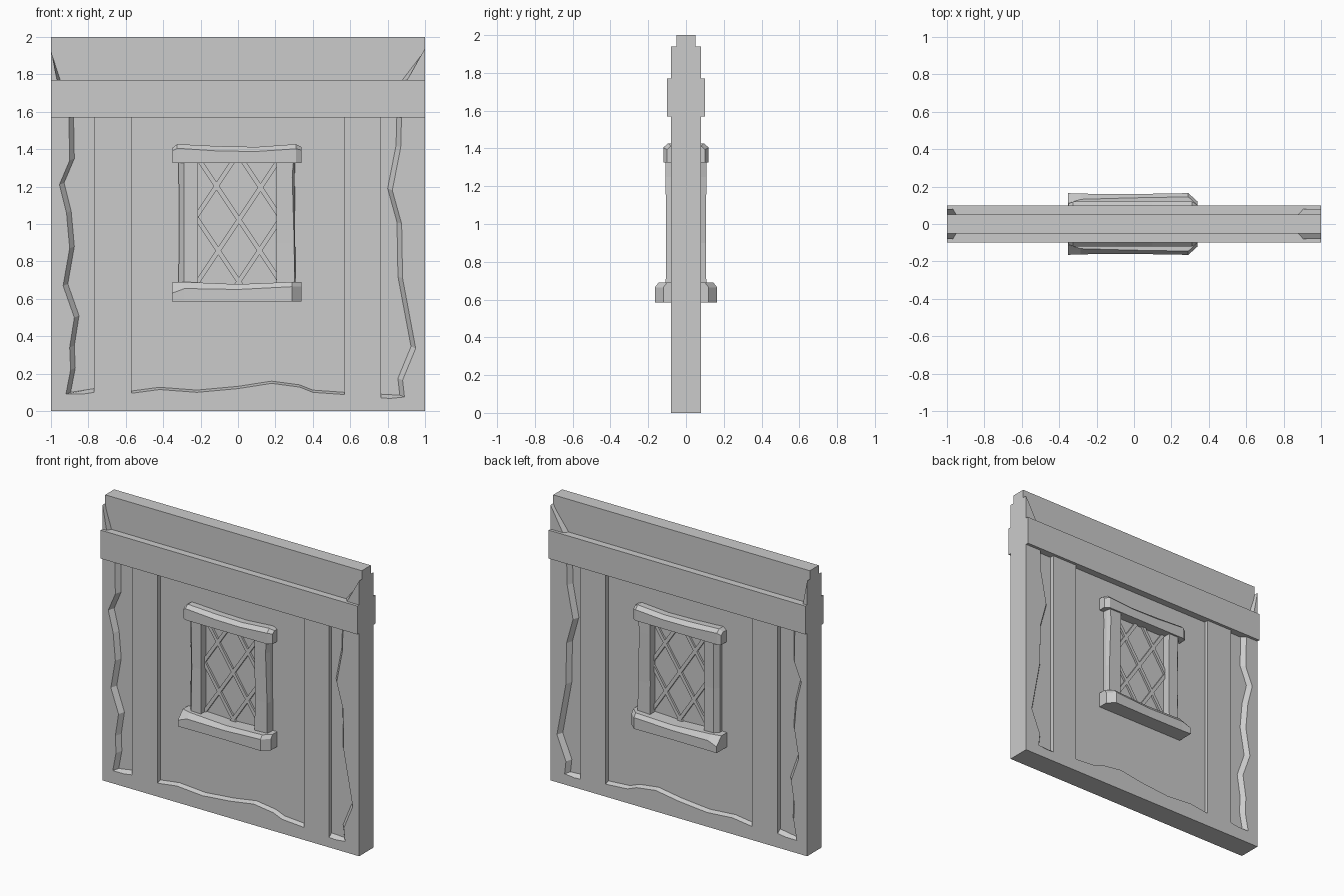
import bpy
import bmesh
from mathutils import Vector

if "Cube" in bpy.data.objects:
    bpy.data.objects.remove(bpy.data.objects["Cube"], do_unlink=True)

grey = bpy.data.materials.new("plain grey")
grey.use_nodes = True
grey.diffuse_color = (0.6, 0.6, 0.6, 1)
grey.node_tree.nodes["Principled BSDF"].inputs["Base Color"].default_value = (0.6, 0.6, 0.6, 1)


def loft(name, sections, mirror=True):
    """Skin a closed solid through matching point loops."""
    bm = bmesh.new()
    rings = [[bm.verts.new(p) for p in s] for s in sections]
    n = len(rings[0])
    for a, b in zip(rings, rings[1:]):
        for i in range(n):
            j = (i + 1) % n
            bm.faces.new((a[i], a[j], b[j], b[i]))
    bm.faces.new(rings[0])
    bm.faces.new(rings[-1])
    bmesh.ops.recalc_face_normals(bm, faces=bm.faces)
    mesh = bpy.data.meshes.new(name)
    bm.to_mesh(mesh)
    bm.free()
    mesh.materials.append(grey)
    ob = bpy.data.objects.new(name, mesh)
    bpy.context.collection.objects.link(ob)
    if mirror:
        mod = ob.modifiers.new("both faces", 'MIRROR')
        mod.use_axis = (False, True, False)
        mod.use_mirror_merge = False
    return ob


def slab(name, depth, z0, z1):
    loop = [(-1, z0), (1, z0), (1, z1), (-1, z1)]
    return loft(name, [[(x, y, z) for x, z in loop] for y in (-depth, depth)], False)


# Main wall, beam and thinner top
wall = slab("wall", 0.08, 0, 1.65)
slab("cross_beam", 0.1, 1.57, 1.77)
slab("upper_wall", 0.05, 1.65, 2)


def recess(name, jagged, straight, dx, dz, sill=()):
    """Cut a recess whose jagged edge slopes inwards with depth."""
    floor = [(x + dx, -0.05, z + dz) for x, z in jagged]
    mouth = [(x - dx, -0.11, z - dz) for x, z in jagged]
    for x, z in sill:
        floor.append((x, -0.05, z + 0.02))
        mouth.append((x, -0.11, z - 0.02))
    for x, z in straight:
        floor.append((x, -0.05, z))
        mouth.append((x, -0.11, z))
    cutter = loft(name, [floor, mouth])
    cutter.hide_render = True
    cutter.hide_viewport = True
    cutter.display_type = 'WIRE'
    mod = wall.modifiers.new(name, 'BOOLEAN')
    mod.operation = 'DIFFERENCE'
    mod.solver = 'EXACT'
    mod.object = cutter


recess("left_hand_recess_cutter",
       [(-.905, 1.6), (-.90, 1.34), (-.955, 1.21), (-.917, 1.06), (-.90, .87),
        (-.935, .67), (-.875, .50), (-.90, .34), (-.895, .22), (-.92, .09)],
       [(-.77, 1.6)], 0.0125 * 2, 0.01, [(-.77, .10)])
recess("right_hand_recess_cutter",
       [(.875, 1.6), (.87, 1.41), (.825, 1.18), (.875, 1.0), (.88, .71),
        (.95, .335), (.88, .165), (.89, .075)],
       [(.765, 1.6)], -0.025, 0.01, [(.765, .07)])
recess("panel_recess_cutter",
       [(-.57, .095), (-.42, .115), (-.22, .10), (0, .12), (.18, .148),
        (.33, .128), (.40, .10), (.57, .088)],
       [(.57, 1.6), (-.57, 1.6)], 0, 0.012)


# Broken corners above the beam
def corner(name, side, outer, inner):
    def ring(x, y):
        return [(side, y, 1.7), (side, y, 1.94), (side * x, y, 1.77), (side * x, y, 1.7)]
    loft(name, [ring(inner, -0.04), ring(outer, -0.08)])


corner("corner_chip_right", -1, 0.968, 0.945)
corner("corner_chip_left", 1, 0.905, 0.87)


# Window lintel and sill: front depth, front edge height, top height, top setback
def rail(name, bottom, stations):
    loft(name, [[(x, -0.04, bottom), (x, -f, bottom), (x, -f, zf),
                 (x, -f + back, zt), (x, -0.04, zt)]
                for x, f, zf, zt, back in stations])


rail("window_lintel", 1.325, [
    (-.35, .108, 1.392, 1.408, .02), (-.325, .12, 1.405, 1.427, .025),
    (-.1, .12, 1.39, 1.416, .025), (.1, .12, 1.388, 1.412, .025),
    (.31, .12, 1.402, 1.427, .025), (.34, .10, 1.395, 1.412, .02)])
rail("window_sill", .585, [
    (-.353, .165, .63, .687, .055), (-.285, .162, .655, .69, .03),
    (0, .16, .65, .678, .02), (.29, .165, .665, .69, .02),
    (.34, .12, .665, .69, .02)])


# Window side posts, slightly worn along the outer edge
def post(name, inner, stations):
    loft(name, [[(inner, -0.04, z), (inner, -d, z), (front, -d, z),
                 (outer, -d + 0.03, z), (outer, -0.04, z)]
                for z, front, outer, d in stations])


post("window_post_right", -.215, [
    (.64, -.29, -.318, .108), (1.0, -.288, -.315, .103), (1.36, -.29, -.318, .108)])
post("window_post_left", .205, [
    (.64, .303, .307, .108), (.9, .30, .306, .105),
    (1.25, .29, .303, .108), (1.36, .298, .305, .108)])


# Crossed lattice bars clipped to the opening
def bar(name, centre, slope):
    low, high, edge, mid = .67, 1.34, .22, 1.0
    ts = [(low - mid) / slope + centre, (high - mid) / slope + centre]
    xs = [max(-edge, min(ts)), min(edge, max(ts))]
    ends = [Vector((x, 0, mid + (x - centre) * slope)) for x in xs]
    along = (ends[1] - ends[0]).normalized()
    side = Vector((-along.z, 0, along.x)) * 0.012
    loops = []
    for p in ends:
        loops.append([p + side + Vector((0, -0.04, 0)), p + side + Vector((0, -0.064, 0)),
                      p - side + Vector((0, -0.064, 0)), p - side + Vector((0, -0.04, 0))])
    loft(name, loops)


for i, c in enumerate((-.25, -.01, .21)):
    bar(f"lattice_rising_{i + 1}", c, 1.5)
for i, c in enumerate((-.2, .02, .25)):
    bar(f"lattice_falling_{i + 1}", c, -1.5)
